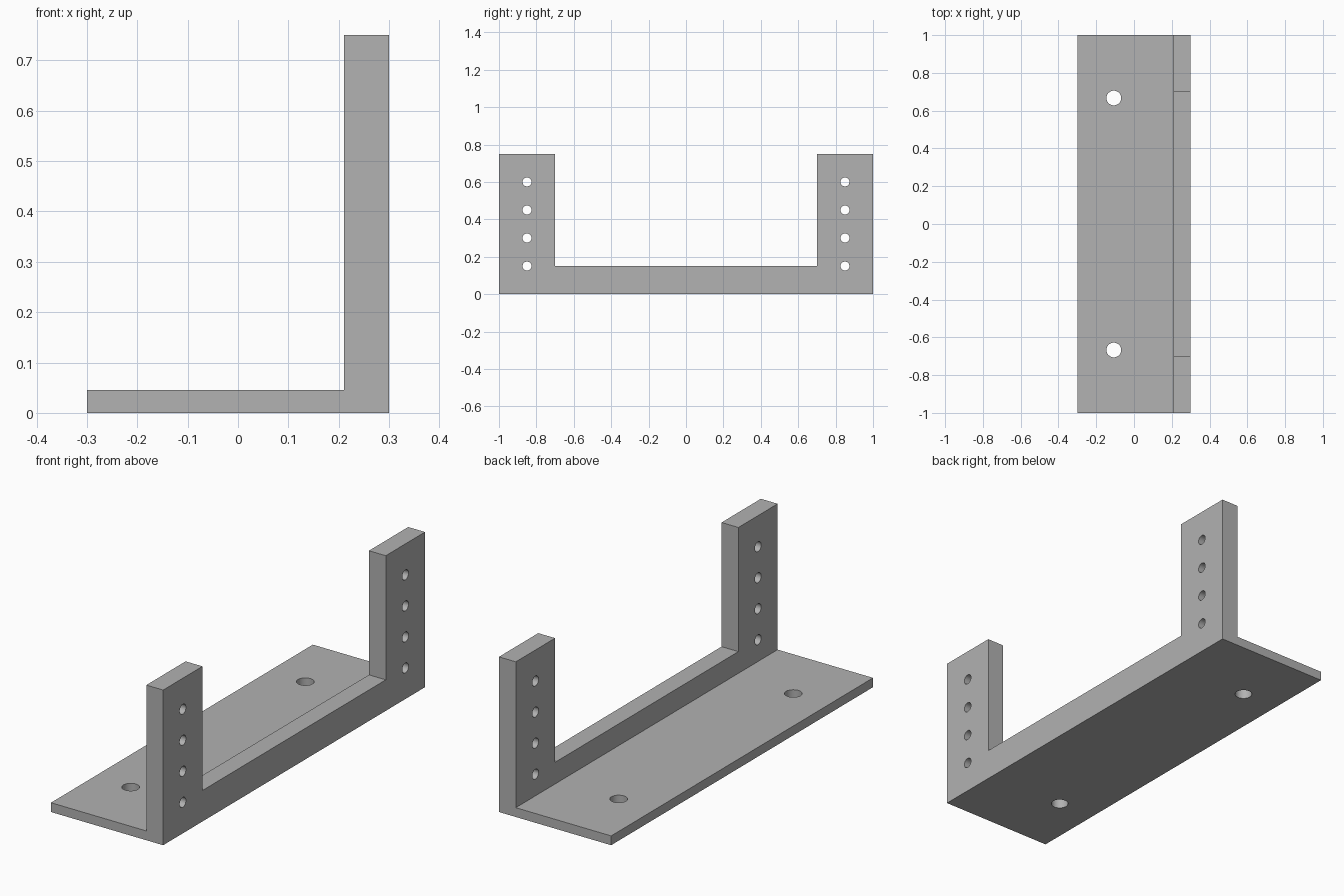
import bpy
import bmesh
from math import pi
from mathutils import Matrix

if "Cube" in bpy.data.objects:
    bpy.data.objects.remove(bpy.data.objects["Cube"], do_unlink=True)

HALF_LENGTH, HALF_WIDTH, HEIGHT = 1.0, 0.3, 0.75
PLATE_TOP, WALL_X = 0.045, 0.21
RAIL_TOP, POST_Y = 0.15, 0.7

# Single plain metal colour
metal = bpy.data.materials.new("grey_metal")
metal.use_nodes = True
colour = (0.445, 0.445, 0.445, 1)
metal.diffuse_color = colour
metal.node_tree.nodes["Principled BSDF"].inputs["Base Color"].default_value = colour


def add_object(name, bm):
    bmesh.ops.recalc_face_normals(bm, faces=bm.faces)
    mesh = bpy.data.meshes.new(name)
    bm.to_mesh(mesh)
    bm.free()
    mesh.materials.append(metal)
    obj = bpy.data.objects.new(name, mesh)
    bpy.context.collection.objects.link(obj)
    return obj


def drill(bm, x, y, z, radius, depth, axis):
    place = Matrix.Translation((x, y, z))
    if axis == "X":
        place = place @ Matrix.Rotation(pi / 2, 4, "Y")
    bmesh.ops.create_cone(bm, cap_ends=True, segments=32, radius1=radius,
                          radius2=radius, depth=depth, matrix=place)


# Bracket: L-shaped section extruded along its length
bm = bmesh.new()
section = [(-HALF_WIDTH, 0), (HALF_WIDTH, 0), (HALF_WIDTH, HEIGHT),
           (WALL_X, HEIGHT), (WALL_X, PLATE_TOP), (-HALF_WIDTH, PLATE_TOP)]
end = bm.faces.new([bm.verts.new((x, -HALF_LENGTH, z)) for x, z in section])
sweep = bmesh.ops.extrude_face_region(bm, geom=[end])
moved = [g for g in sweep["geom"] if isinstance(g, bmesh.types.BMVert)]
bmesh.ops.translate(bm, verts=moved, vec=(0, 2 * HALF_LENGTH, 0))
bracket = add_object("mounting_bracket", bm)

# Cutter for the gap between the two posts
bm = bmesh.new()
gap_height = 1.0
bmesh.ops.create_cube(bm, size=1, matrix=Matrix.Translation(
    (WALL_X + 0.05, 0, RAIL_TOP + gap_height / 2))
    @ Matrix.Diagonal((0.3, 2 * POST_Y, gap_height, 1)))
gap = add_object("post_gap_cutter", bm)

# Cutter for the screw holes in the plate and posts
bm = bmesh.new()
for side in (-1, 1):
    drill(bm, -0.107, side * 0.667, 0, 0.039, 0.3, "Z")
    for row in range(1, 5):
        drill(bm, 0.255, side * 0.85, row * 0.15, 0.024, 0.2, "X")
holes = add_object("screw_hole_cutter", bm)

for cutter in (gap, holes):
    cutter.hide_render = True
    cutter.hide_set(True)
    cut = bracket.modifiers.new(cutter.name, "BOOLEAN")
    cut.operation = "DIFFERENCE"
    cut.solver = "EXACT"
    cut.object = cutter

# Bake the cuts, then smooth only the hole walls
bpy.context.view_layer.objects.active = bracket
bracket.select_set(True)
for modifier in list(bracket.modifiers):
    bpy.ops.object.modifier_apply(modifier=modifier.name)
for cutter in (gap, holes):
    bpy.data.objects.remove(cutter, do_unlink=True)
bpy.ops.object.shade_smooth_by_angle()
